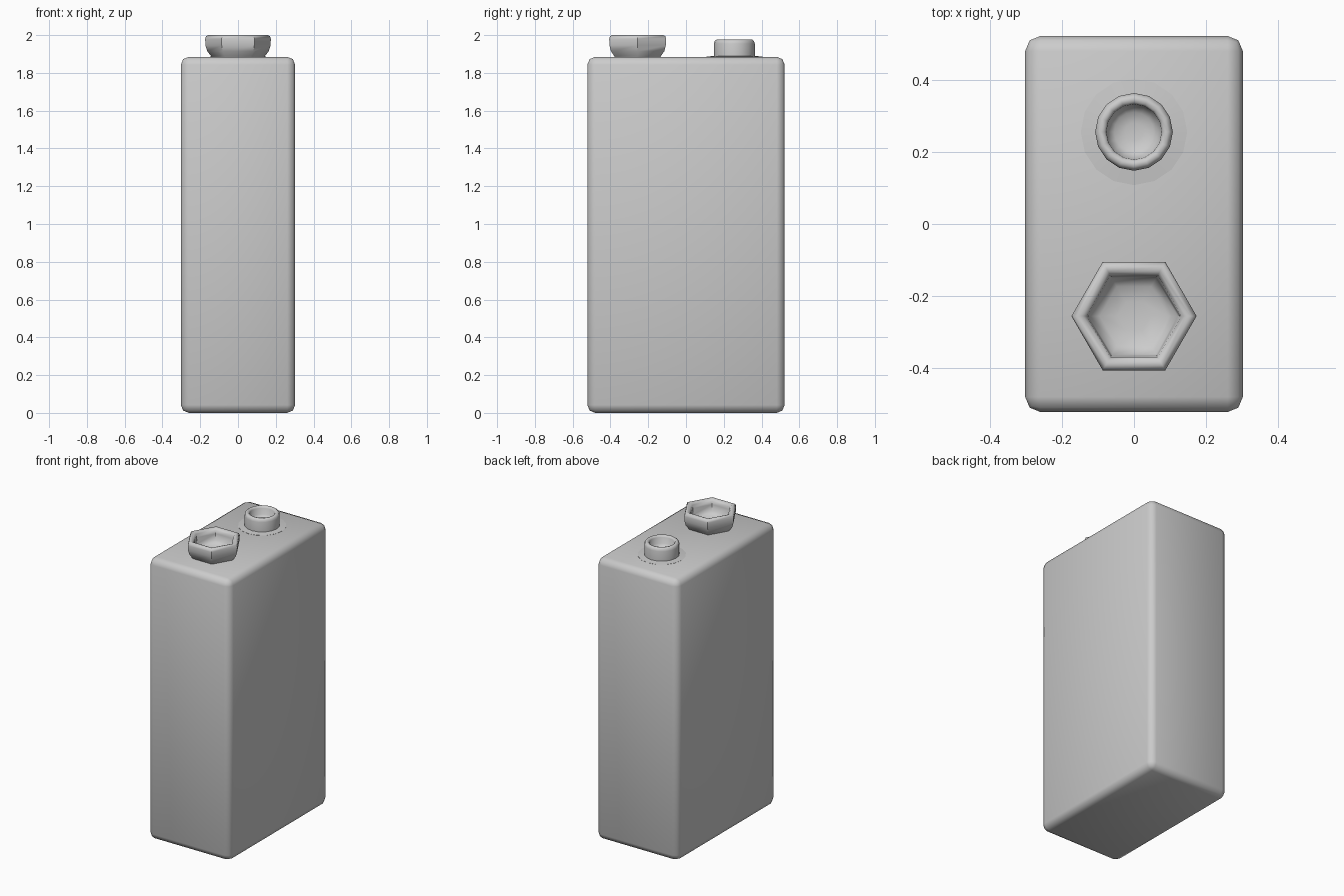
import bpy, bmesh
from math import cos, sin, pi, radians

if "Cube" in bpy.data.objects:
    bpy.data.objects.remove(bpy.data.objects["Cube"])


def finish(bm, name, angle):
    bmesh.ops.recalc_face_normals(bm, faces=bm.faces)
    mesh = bpy.data.meshes.new(name)
    bm.to_mesh(mesh)
    bm.free()
    obj = bpy.data.objects.new(name, mesh)
    bpy.context.collection.objects.link(obj)
    bpy.ops.object.select_all(action='DESELECT')
    obj.select_set(True)
    bpy.context.view_layer.objects.active = obj
    bpy.ops.object.shade_smooth_by_angle(angle=radians(angle))
    return obj


def turned(name, profile, sides, y, angle):
    """Sweep an (r, z) profile round a vertical axis and cap both ends."""
    bm = bmesh.new()
    rings = [[bm.verts.new((r * cos(2 * pi * i / sides), y + r * sin(2 * pi * i / sides), z))
              for i in range(sides)] for r, z in profile]
    for a, b in zip(rings, rings[1:]):
        for i in range(sides):
            j = (i + 1) % sides
            bm.faces.new((a[i], a[j], b[j], b[i]))
    bm.faces.new(rings[0])
    bm.faces.new(rings[-1])
    return finish(bm, name, angle)


# Battery case: rounded box
W, D, H = 0.605, 1.045, 1.885
bm = bmesh.new()
bmesh.ops.create_cube(bm, size=1)
for v in bm.verts:
    v.co = (v.co.x * W, v.co.y * D, (v.co.z + 0.5) * H)
bmesh.ops.bevel(bm, geom=bm.edges[:], offset=0.042, segments=2, profile=0.5, affect='EDGES')
finish(bm, "battery_case", 60)

# Round snap terminal: thin flange, stud and hollow top
turned("round_terminal", [
    (0.148, 1.875), (0.148, 1.886), (0.108, 1.890), (0.108, 1.955), (0.104, 1.969),
    (0.095, 1.976), (0.083, 1.974), (0.077, 1.965), (0.074, 1.925),
    (0.055, 1.908), (0.025, 1.902)], 16, 0.256, 50)

# Hexagonal snap terminal: flared cup with rounded rim
turned("hex_terminal", [
    (0.135, 1.875), (0.142, 1.888), (0.163, 1.915), (0.172, 1.945), (0.174, 1.980),
    (0.169, 1.994), (0.158, 2.0), (0.143, 1.997), (0.132, 1.985), (0.128, 1.965),
    (0.122, 1.925), (0.095, 1.906), (0.045, 1.898)], 6, -0.256, 50)
